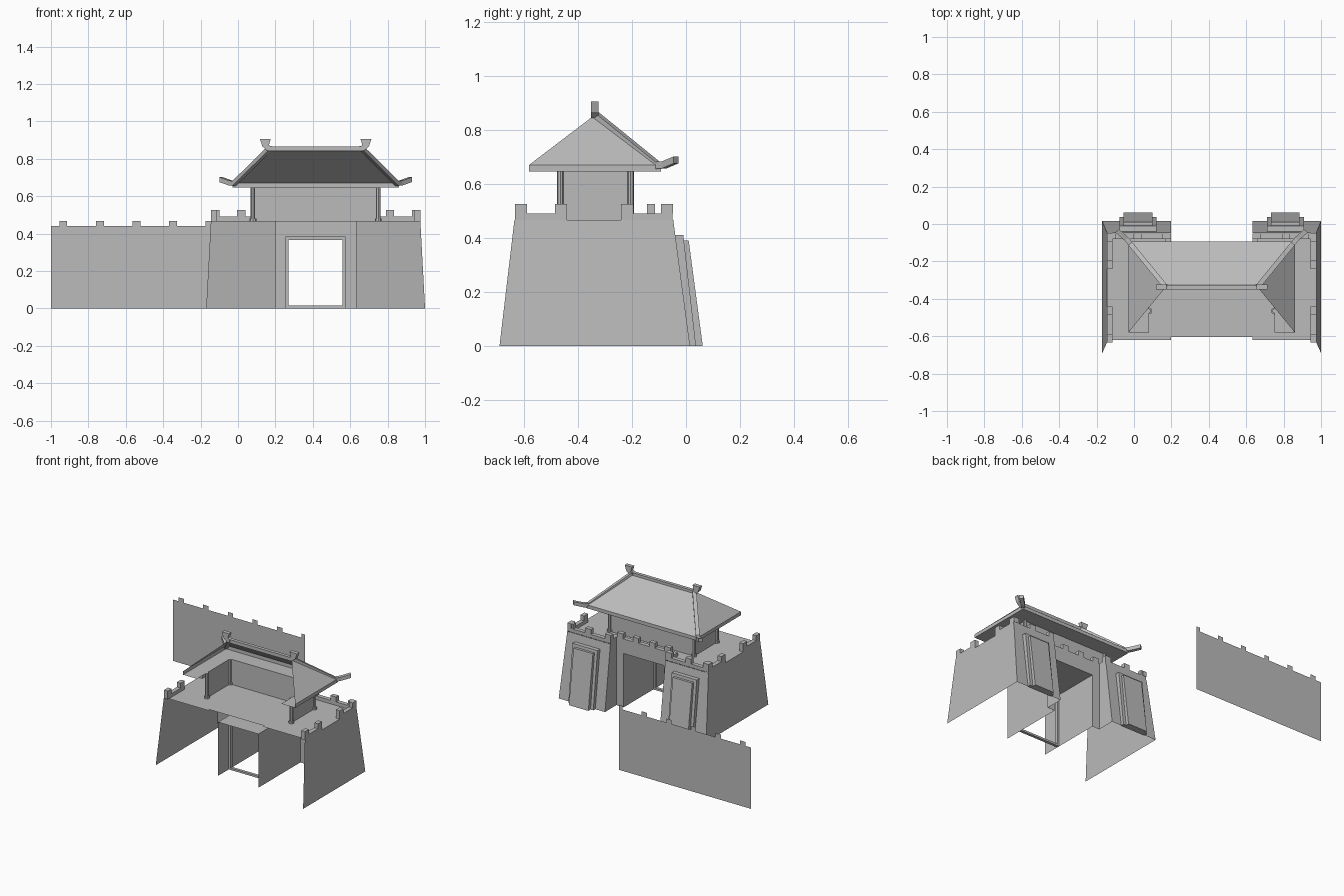
import bpy, bmesh
from mathutils import Vector

cube = bpy.data.objects.get("Cube")
if cube:
    bpy.data.objects.remove(cube)

stone = bpy.data.materials.new("grey_stone")
stone.use_nodes = True
GREY = (0.5, 0.5, 0.5, 1)
stone.diffuse_color = GREY
stone.node_tree.nodes["Principled BSDF"].inputs["Base Color"].default_value = GREY

CENTRE = 0.415   # the gatehouse is symmetric about this x


def finish(name, bm, mirror=True, x=CENTRE):
    me = bpy.data.meshes.new(name)
    bmesh.ops.recalc_face_normals(bm, faces=bm.faces)
    bm.to_mesh(me)
    bm.free()
    me.materials.append(stone)
    ob = bpy.data.objects.new(name, me)
    ob.location.x = x
    bpy.context.collection.objects.link(ob)
    if mirror:
        ob.modifiers.new("Mirror", 'MIRROR')
    return ob


def face(bm, *pts):
    bm.faces.new([bm.verts.new(p) for p in pts])


def loft(bm, rings):
    """Closed solid through rings of equal length."""
    vs = [[bm.verts.new(p) for p in r] for r in rings]
    n = len(vs[0])
    for a, b in zip(vs, vs[1:]):
        for i in range(n):
            j = (i + 1) % n
            bm.faces.new((a[i], a[j], b[j], b[i]))
    bm.faces.new(vs[0])
    bm.faces.new(vs[-1])


def rect(x0, x1, y0, y1, z):
    return [(x0, y0, z), (x1, y0, z), (x1, y1, z), (x0, y1, z)]


def box(bm, x0, x1, y0, y1, z0, z1):
    loft(bm, [rect(x0, x1, y0, y1, z0), rect(x0, x1, y0, y1, z1)])


FLOOR, PARAPET, MERLON = 0.465, 0.49, 0.525
OUT, TOP, INN = -0.585, -0.56, -0.218     # tower edges from the centre line
REC = -0.115                              # plane of the recessed gate wall
DOOR, DOOR_H = -0.16, 0.385

# Sloping tower walls, open on the -y side
bm = bmesh.new()
face(bm, (OUT, -.69, 0), (OUT, .015, 0), (TOP, -.047, FLOOR), (TOP, -.635, FLOOR))
face(bm, (OUT, .015, 0), (INN, .015, 0), (INN, -.047, FLOOR), (TOP, -.047, FLOOR))
face(bm, (INN, .015, 0), (INN, REC, 0), (INN, REC, FLOOR), (INN, -.047, FLOOR))
finish("tower_walls", bm)

# Recessed gate wall around the doorway
bm = bmesh.new()
face(bm, (INN, REC, 0), (DOOR, REC, 0), (DOOR, REC, FLOOR), (INN, REC, FLOOR))
face(bm, (DOOR, REC, DOOR_H), (0, REC, DOOR_H), (0, REC, FLOOR), (DOOR, REC, FLOOR))
finish("gate_wall", bm)

# Passage sides and ceiling
bm = bmesh.new()
face(bm, (DOOR, -.59, 0), (DOOR, REC, 0), (DOOR, REC, DOOR_H), (DOOR, -.59, DOOR_H))
face(bm, (DOOR, -.59, DOOR_H), (DOOR, REC, DOOR_H), (0, REC, DOOR_H), (0, -.59, DOOR_H))
finish("passage", bm)

# Door frame inside the passage
bm = bmesh.new()
box(bm, DOOR, DOOR + .015, -.47, -.45, 0, DOOR_H)
box(bm, DOOR, 0, -.47, -.45, .365, DOOR_H)
box(bm, DOOR, 0, -.47, -.45, 0, .014)
finish("door_frame", bm)

# Terrace floor
bm = bmesh.new()
face(bm, *rect(TOP, INN, -.62, -.05, FLOOR))
face(bm, *rect(INN, 0, -.605, REC, FLOOR))
finish("terrace_floor", bm)

# Parapets and merlons
T = 0.03
bm = bmesh.new()
box(bm, TOP, TOP + T, -.633, -.44, FLOOR, PARAPET)
box(bm, TOP, TOP + T, -.24, -.05, FLOOR, PARAPET)
box(bm, TOP, INN, -.05 - T, -.05, FLOOR, PARAPET)
box(bm, INN - T, INN, REC - T, -.05, FLOOR, PARAPET)
box(bm, INN, 0, REC - T, REC, FLOOR, PARAPET)
finish("parapets", bm)

bm = bmesh.new()
for y in (-.633, -.485, -.24, -.093):
    box(bm, TOP, TOP + T, y, y + .045, PARAPET, MERLON)
for x in (TOP, -.42, INN - .045):
    box(bm, x, x + .045, -.05 - T, -.05, PARAPET, MERLON)
for x in (-.21, -.088):
    box(bm, x, x + .045, REC - T, REC, PARAPET, MERLON)
finish("merlons", bm)

# Stepped leaning panels on the tower fronts
bm = bmesh.new()
for x0, x1, low, high, h in ((-.493, -.295, .037, -.01, .41), (-.471, -.317, .062, .01, .39)):
    loft(bm, [rect(x0, x1, .01, low, 0), rect(x0, x1, -.04, high, h)])
finish("tower_panels", bm)

# Pavilion walls, open on the -y side, with corner columns
EAVE, WX, WY0, WY1 = 0.645, -.335, -.465, -.205
bm = bmesh.new()
face(bm, (WX, WY0, FLOOR), (WX, WY1, FLOOR), (WX, WY1, EAVE), (WX, WY0, EAVE))
face(bm, (WX, WY1, FLOOR), (0, WY1, FLOOR), (0, WY1, EAVE), (WX, WY1, EAVE))
finish("pavilion_walls", bm)

bm = bmesh.new()
for y in (WY0, WY1):
    for radius, z0, z1 in ((.012, FLOOR, EAVE), (.018, FLOOR, FLOOR + .015)):
        geo = bmesh.ops.create_cone(bm, cap_ends=True, segments=8, radius1=radius,
                                    radius2=radius, depth=z1 - z0)
        bmesh.ops.translate(bm, verts=geo["verts"], vec=(WX, y, (z0 + z1) / 2))
finish("columns", bm)

# Hipped roof: rear slope, end hips, fascia and soffit around the walls
EX, Y0, Y1, LIP = -.445, -.58, -.093, .67
RX, RY, RZ = -.245, -.337, .855
bm = bmesh.new()
face(bm, (EX, Y1, LIP), (0, Y1, LIP), (0, RY, RZ), (RX, RY, RZ))
face(bm, (EX, Y0, LIP), (EX, Y1, LIP), (RX, RY, RZ))
face(bm, (EX, Y0, EAVE), (EX, Y1, EAVE), (EX, Y1, LIP), (EX, Y0, LIP))
face(bm, (EX, Y1, EAVE), (0, Y1, EAVE), (0, Y1, LIP), (EX, Y1, LIP))
face(bm, *rect(EX, WX, Y0, Y1, EAVE))
face(bm, *rect(WX, 0, WY1, Y1, EAVE))
finish("roof", bm)

# Rear hip ribs with upturned tips
side = Vector((.75, .66, 0)) * .013
path = [(RX, RY, RZ - .012), (-.435, -.105, .655), (-.455, -.08, .657), (-.505, -.037, .675)]
bm = bmesh.new()
rings = []
for p in path:
    p = Vector(p)
    up = Vector((0, 0, .026))
    rings.append([p - side, p + side, p + side + up, p - side + up])
loft(bm, rings)
finish("hip_ribs", bm)

# Ridge beam with flared end finials
bm = bmesh.new()
box(bm, RX - .01, 0, RY - .012, RY + .012, .84, .865)
outline = [(-.235, .84), (-.235, .865), (-.25, .872), (-.24, .905), (-.298, .905),
           (-.285, .866), (-.262, .845)]
loft(bm, [[(x, y, z) for x, z in outline] for y in (RY - .014, RY + .014)])
finish("ridge", bm)

# Free-standing curtain wall with small merlons
BACK = 0.69
bm = bmesh.new()
face(bm, (-1, BACK, 0), (.05, BACK, 0), (.05, BACK, .44), (-1, BACK, .44))
for i in range(6):
    x = -.955 + .1955 * i
    w = min(x + .042, .05)
    face(bm, (x, BACK, .44), (w, BACK, .44), (w, BACK, .468), (x, BACK, .468))
finish("curtain_wall", bm, mirror=False, x=0)
